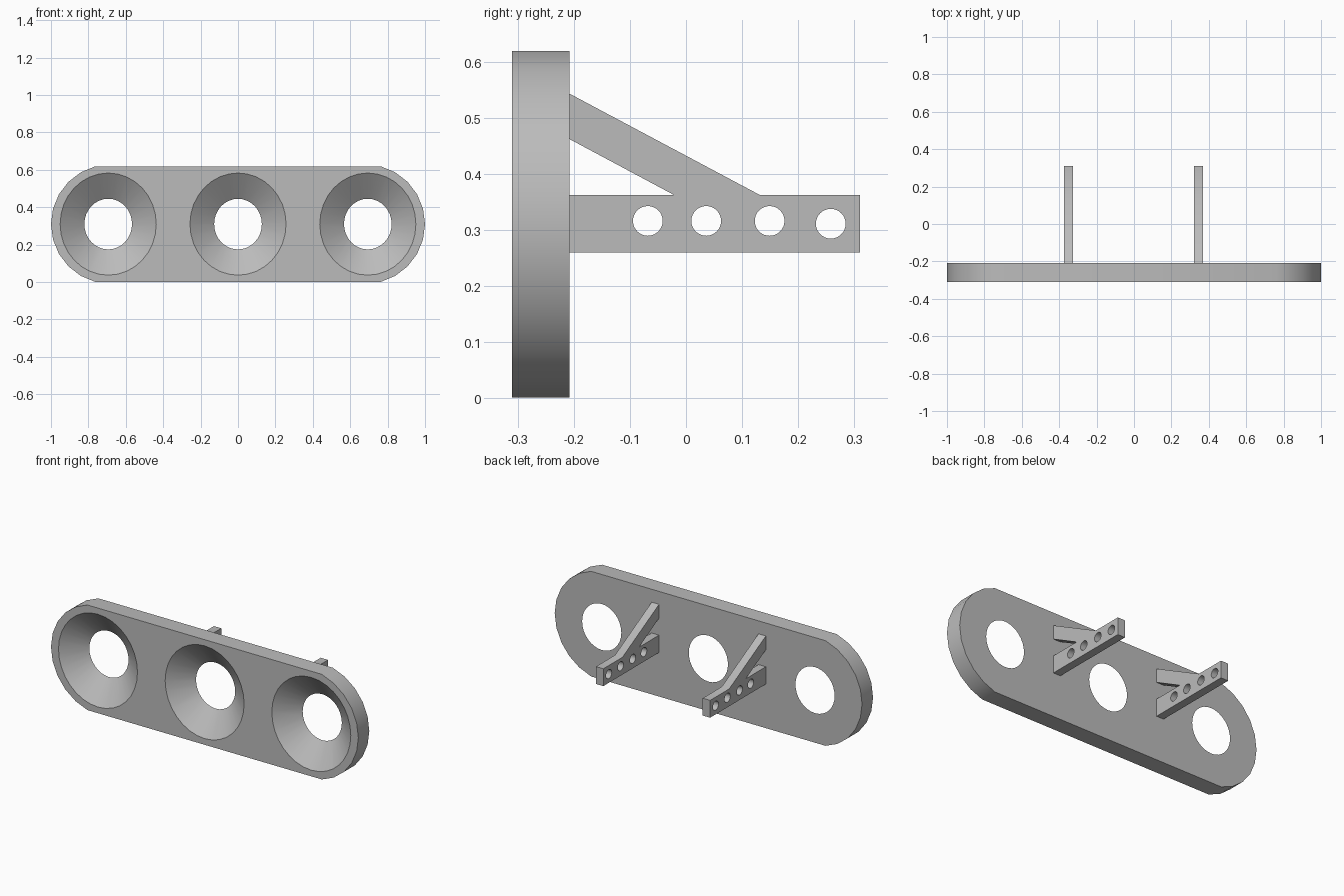
import bpy, bmesh
from math import sin, cos, pi, radians

cube = bpy.data.objects.get("Cube")
if cube:
    bpy.data.objects.remove(cube, do_unlink=True)

grey = bpy.data.materials.new("grey")
grey.use_nodes = True
colour = (0.5, 0.5, 0.5, 1)
grey.diffuse_color = colour
grey.node_tree.nodes["Principled BSDF"].inputs["Base Color"].default_value = colour

MID_Z = 0.31
FRONT, BACK = -0.31, -0.208


def loft(name, rings):
    """Solid skinned between two rings of points, capped at both ends."""
    bm = bmesh.new()
    a, b = [[bm.verts.new(p) for p in ring] for ring in rings]
    n = len(a)
    bm.faces.new(a)
    bm.faces.new(b[::-1])
    for i in range(n):
        j = (i + 1) % n
        bm.faces.new((a[j], a[i], b[i], b[j]))
    bmesh.ops.recalc_face_normals(bm, faces=bm.faces)
    mesh = bpy.data.meshes.new(name)
    bm.to_mesh(mesh)
    bm.free()
    mesh.materials.append(grey)
    obj = bpy.data.objects.new(name, mesh)
    bpy.context.collection.objects.link(obj)
    return obj


def ellipse(n, fn):
    return [fn(cos(2 * pi * i / n), sin(2 * pi * i / n)) for i in range(n)]


def drill(obj, cutters):
    """Subtract the cutters, bake the result and delete them."""
    for c in cutters:
        c.hide_render = True
        mod = obj.modifiers.new("hole", 'BOOLEAN')
        mod.operation, mod.object, mod.solver = 'DIFFERENCE', c, 'EXACT'
    deps = bpy.context.evaluated_depsgraph_get()
    baked = bpy.data.meshes.new_from_object(obj.evaluated_get(deps))
    obj.modifiers.clear()
    obj.data = baked
    for c in cutters:
        bpy.data.objects.remove(c, do_unlink=True)


def smooth(obj):
    bpy.ops.object.select_all(action='DESELECT')
    obj.select_set(True)
    bpy.context.view_layer.objects.active = obj
    bpy.ops.object.shade_smooth_by_angle(angle=radians(30))


# Face plate with rounded ends
outline = [(s * (0.68 + 0.32 * cos(radians(a))), MID_Z + s * 0.32 * sin(radians(a)))
           for s in (1, -1) for a in range(-75, 76, 15)]
plate = loft("face_plate", [[(x, y, z) for x, z in outline] for y in (FRONT, BACK)])

# Three slightly tall conical sockets narrowing towards the back
sockets = []
for cx in (-0.694, 0, 0.694):
    rings = []
    for t in (-0.1, 1.1):
        y = FRONT + t * (BACK - FRONT)
        k = 1 - 0.504 * t
        rings.append(ellipse(32, lambda c, s: (cx + 0.257 * k * c, y, MID_Z + 0.273 * k * s)))
    sockets.append(loft("socket_cutter", rings))
drill(plate, sockets)
smooth(plate)

# Two rear brackets: drilled bar with a diagonal strut
profile = [(BACK, 0.26), (0.31, 0.26), (0.31, 0.362), (0.132, 0.362),
           (BACK, 0.543), (BACK, 0.462), (-0.021, 0.362), (BACK, 0.362)]
holes = [(-0.068, 0.316), (0.036, 0.316), (0.149, 0.316), (0.258, 0.311)]
for name, cx in (("right_bracket", -0.35), ("left_bracket", 0.345)):
    bracket = loft(name, [[(cx + d, y, z) for y, z in profile] for d in (-0.024, 0.024)])
    pins = [loft("pin_cutter", [ellipse(32, lambda c, s: (cx + d, hy + 0.0265 * c, hz + 0.0265 * s))
                                for d in (-0.05, 0.05)]) for hy, hz in holes]
    drill(bracket, pins)
    smooth(bracket)
